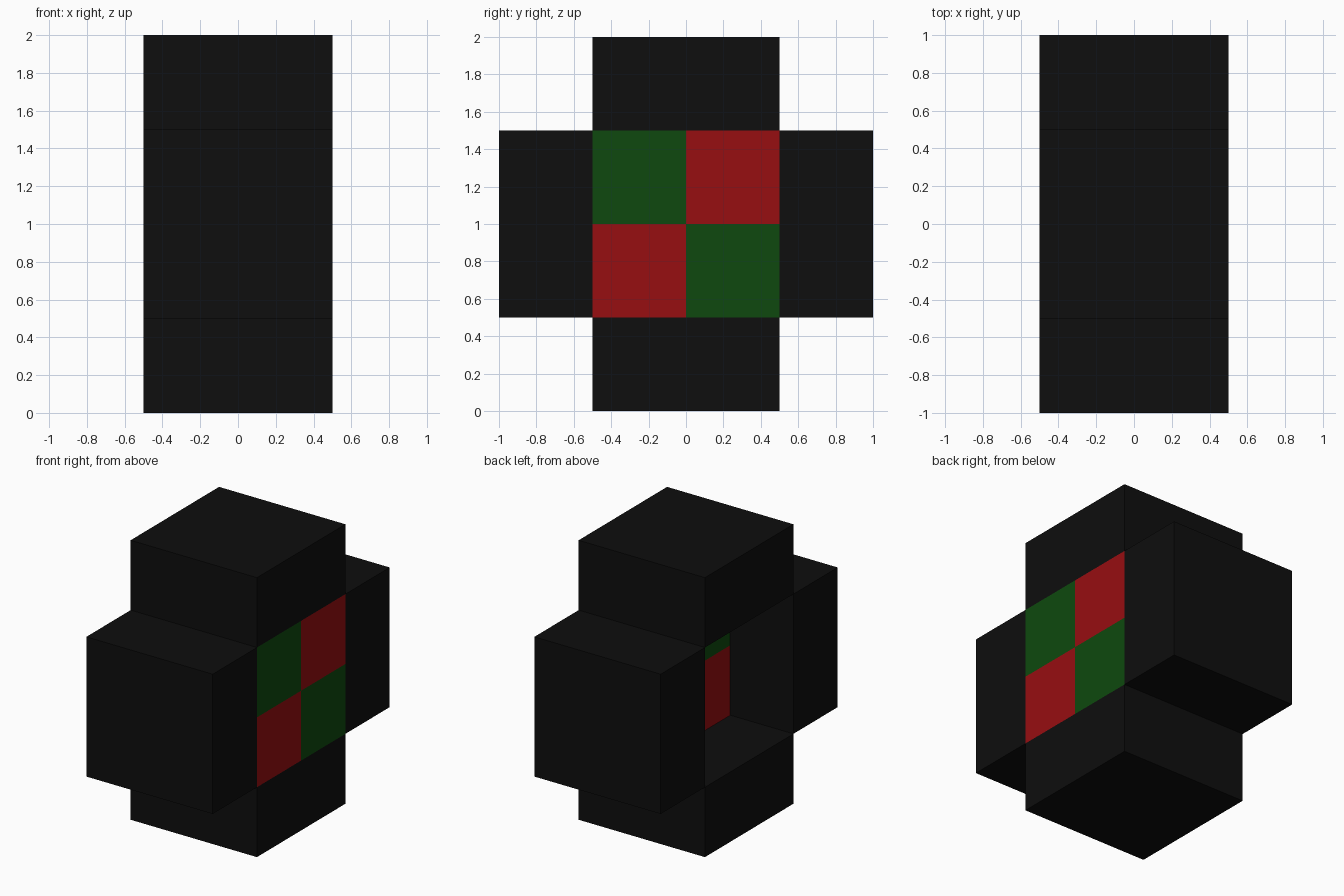
import bpy
import bmesh
from mathutils import Matrix, Vector

if "Cube" in bpy.data.objects:
    bpy.data.objects.remove(bpy.data.objects["Cube"])


def material(name, rgb):
    m = bpy.data.materials.new(name)
    m.diffuse_color = (*rgb, 1.0)
    m.use_nodes = True
    m.node_tree.nodes["Principled BSDF"].inputs["Base Color"].default_value = m.diffuse_color
    return m


BLACK = material("black", (0.0044, 0.0044, 0.0044))
RED = material("red", (0.31, 0.0044, 0.0055))
GREEN = material("green", (0.0044, 0.066, 0.0044))


def box(name, lo, hi, mat):
    """Box between two opposite corners."""
    lo, hi = Vector(lo), Vector(hi)
    bm = bmesh.new()
    bmesh.ops.create_cube(
        bm, size=1.0,
        matrix=Matrix.Translation((lo + hi) / 2) @ Matrix.Diagonal((*(hi - lo), 1.0)))
    mesh = bpy.data.meshes.new(name)
    bm.to_mesh(mesh)
    bm.free()
    mesh.materials.append(mat)
    ob = bpy.data.objects.new(name, mesh)
    bpy.context.collection.objects.link(ob)
    return ob


# Four black arms forming a cross around the centre
box("bottom_arm", (-0.5, -0.5, 0.0), (0.5, 0.5, 0.5), BLACK)
box("top_arm", (-0.5, -0.5, 1.5), (0.5, 0.5, 2.0), BLACK)
box("front_arm", (-0.5, -1.0, 0.5), (0.5, -0.5, 1.5), BLACK)
box("back_arm", (-0.5, 0.5, 0.5), (0.5, 1.0, 1.5), BLACK)

# Checkered centre cubes: flush on the right, recessed half way on the left
for j, side in enumerate(("front", "back")):
    for k, level in enumerate(("lower", "upper")):
        y, z = -0.5 + 0.5 * j, 0.5 + 0.5 * k
        box(f"{level}_{side}_core_cube", (0.0, y, z), (0.5, y + 0.5, z + 0.5),
            RED if j == k else GREEN)
